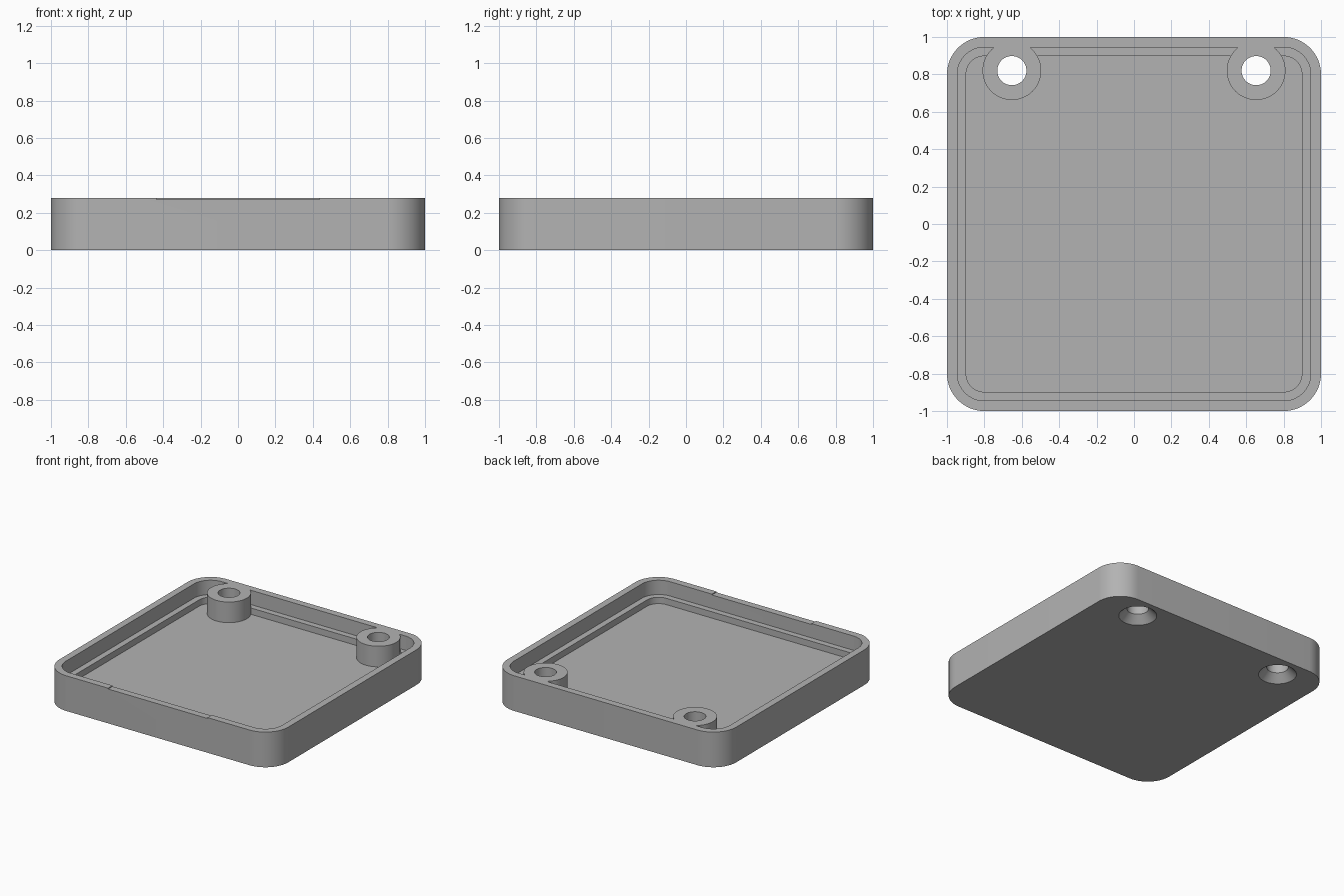
import bpy, bmesh, math

if "Cube" in bpy.data.objects:
    bpy.data.objects.remove(bpy.data.objects["Cube"], do_unlink=True)

HEIGHT, LEDGE, FLOOR = 0.278, 0.165, 0.115
CORNER = 0.8                      # shared centre of all corner arcs
HOLE_X, HOLE_Y = 0.653, 0.82

grey = bpy.data.materials.new("plain_grey")
grey.use_nodes = True
colour = (0.45, 0.45, 0.45, 1)
grey.diffuse_color = colour
grey.node_tree.nodes["Principled BSDF"].inputs["Base Color"].default_value = colour


def new_object(name, bm):
    bmesh.ops.recalc_face_normals(bm, faces=bm.faces)
    mesh = bpy.data.meshes.new(name)
    bm.to_mesh(mesh)
    bm.free()
    mesh.materials.append(grey)
    obj = bpy.data.objects.new(name, mesh)
    bpy.context.collection.objects.link(obj)
    return obj


def rounded_slab(name, half, z0, z1, steps=16):
    """Square prism whose corners are arcs around the shared centres."""
    bm = bmesh.new()
    radius = half - CORNER
    ring = []
    for q, (sx, sy) in enumerate([(1, 1), (-1, 1), (-1, -1), (1, -1)]):
        for i in range(steps + 1):
            a = (q + i / steps) * math.pi / 2
            ring.append(bm.verts.new((sx * CORNER + radius * math.cos(a),
                                      sy * CORNER + radius * math.sin(a), z0)))
    base = bm.faces.new(ring)
    top = bmesh.ops.extrude_face_region(bm, geom=[base])["geom"]
    bmesh.ops.translate(bm, vec=(0, 0, z1 - z0),
                        verts=[v for v in top if isinstance(v, bmesh.types.BMVert)])
    return new_object(name, bm)


def turned(name, x, profile, steps=64):
    """Closed solid of revolution from (radius, z) rings, bottom to top."""
    bm = bmesh.new()
    rings = [[bm.verts.new((x + r * math.cos(2 * math.pi * i / steps),
                            HOLE_Y + r * math.sin(2 * math.pi * i / steps), z))
              for i in range(steps)] for r, z in profile]
    for low, high in zip(rings, rings[1:]):
        for i in range(steps):
            j = (i + 1) % steps
            bm.faces.new((low[i], low[j], high[j], high[i]))
    bm.faces.new(rings[0])
    bm.faces.new(rings[-1])
    return new_object(name, bm)


def combine(target, other, operation):
    mod = target.modifiers.new(operation.lower(), "BOOLEAN")
    mod.operation, mod.solver, mod.object = operation, "EXACT", other
    bpy.context.view_layer.objects.active = target
    bpy.ops.object.modifier_apply(modifier=mod.name)
    bpy.data.objects.remove(other, do_unlink=True)


# Tray body with a stepped cavity
tray = rounded_slab("tray", 1.0, 0, HEIGHT)
combine(tray, rounded_slab("upper_cavity", 0.945, LEDGE, HEIGHT + 0.1), "DIFFERENCE")
combine(tray, rounded_slab("lower_cavity", 0.898, FLOOR, LEDGE + 0.05), "DIFFERENCE")

# Screw bosses flush with the rim, then countersunk through holes
for side in (-1, 1):
    x = side * HOLE_X
    combine(tray, turned("boss", x, [(0.157, 0.05), (0.157, HEIGHT)]), "UNION")
    combine(tray, turned("screw_hole", x, [(0.146, -0.01), (0.078, 0.058),
                                           (0.078, HEIGHT + 0.1)]), "DIFFERENCE")

# Shallow notch in the front rim
bm = bmesh.new()
bmesh.ops.create_cube(bm, size=1)
bmesh.ops.scale(bm, vec=(0.87, 0.1, 0.1), verts=bm.verts)
bmesh.ops.translate(bm, vec=(0, -0.98, HEIGHT - 0.007 + 0.05), verts=bm.verts)
combine(tray, new_object("rim_notch", bm), "DIFFERENCE")

bpy.ops.object.select_all(action="DESELECT")
tray.select_set(True)
bpy.context.view_layer.objects.active = tray
bpy.ops.object.shade_smooth_by_angle(angle=math.radians(30))
